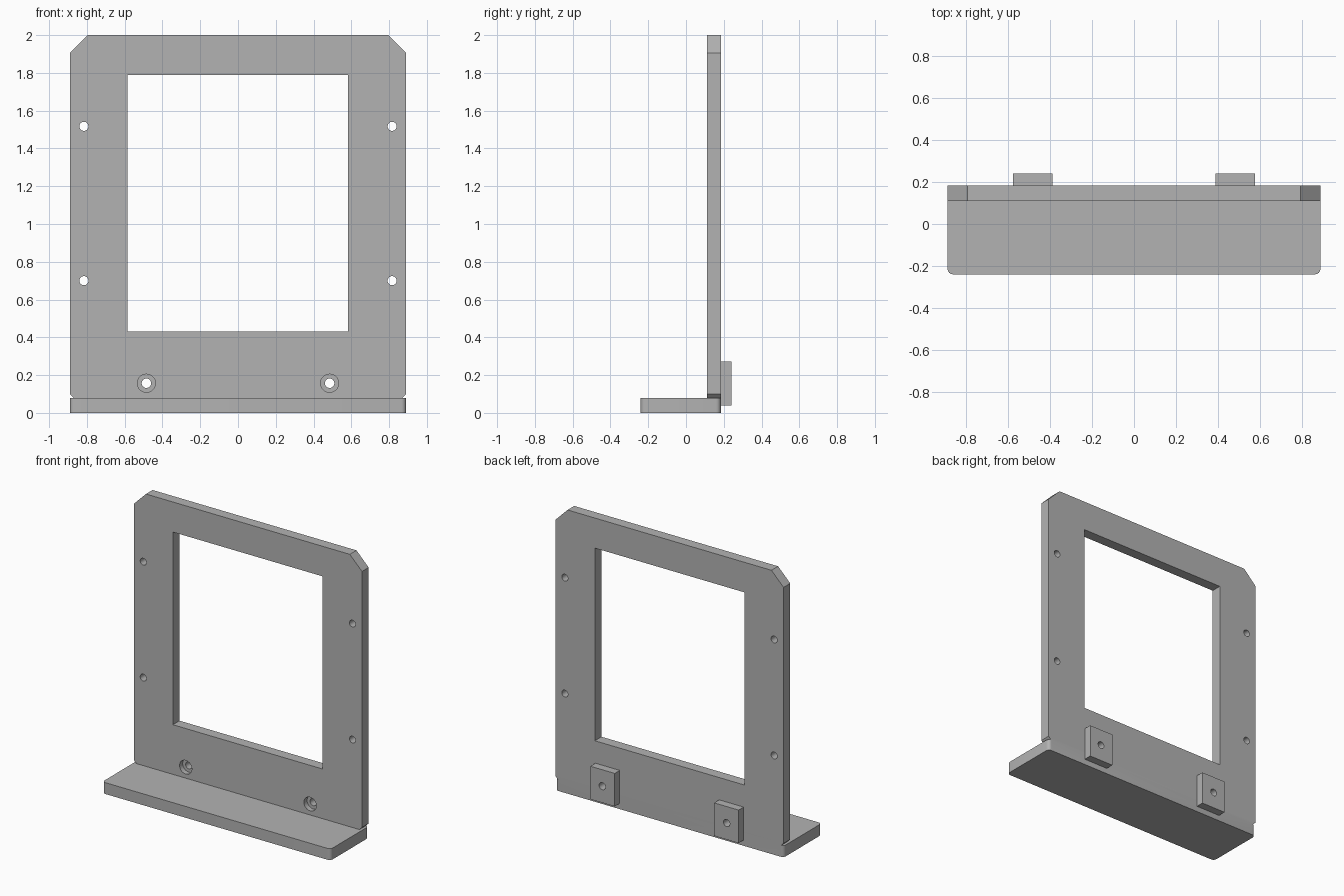
import bpy, bmesh
from math import cos, sin, pi, radians
from mathutils import Matrix

if "Cube" in bpy.data.objects:
    bpy.data.objects.remove(bpy.data.objects["Cube"], do_unlink=True)

grey = bpy.data.materials.new("plain_grey")
grey.use_nodes = True
colour = (0.45, 0.45, 0.45, 1)
grey.diffuse_color = colour
grey.node_tree.nodes["Principled BSDF"].inputs["Base Color"].default_value = colour

FRONT, BACK, PAD_BACK = 0.11, 0.184, 0.24
HALF, FOOT_TOP = 0.89, 0.08


def prism(name, points, vector):
    """Extrude a closed outline along a vector."""
    bm = bmesh.new()
    face = bm.faces.new([bm.verts.new(p) for p in points])
    new = bmesh.ops.extrude_face_region(bm, geom=[face])["geom"]
    bmesh.ops.translate(bm, vec=vector,
                        verts=[v for v in new if isinstance(v, bmesh.types.BMVert)])
    bmesh.ops.recalc_face_normals(bm, faces=bm.faces)
    mesh = bpy.data.meshes.new(name)
    bm.to_mesh(mesh)
    bm.free()
    mesh.materials.append(grey)
    obj = bpy.data.objects.new(name, mesh)
    bpy.context.collection.objects.link(obj)
    return obj


def block(name, x0, x1, y0, y1, z0, z1):
    outline = [(x0, y0, z0), (x1, y0, z0), (x1, y0, z1), (x0, y0, z1)]
    return prism(name, outline, (0, y1 - y0, 0))


def pin(name, x, z, radius, y0, y1, sides=32):
    ring = [(x + radius * cos(2 * pi * i / sides), y0,
             z + radius * sin(2 * pi * i / sides)) for i in range(sides)]
    return prism(name, ring, (0, y1 - y0, 0))


def combine(target, tools, operation):
    """Boolean the tools into the target, then discard them."""
    for tool in tools:
        mod = target.modifiers.new(operation.lower(), "BOOLEAN")
        mod.operation, mod.solver, mod.object = operation, "EXACT", tool
        bpy.context.view_layer.update()
        graph = bpy.context.evaluated_depsgraph_get()
        mesh = bpy.data.meshes.new_from_object(target.evaluated_get(graph))
        target.modifiers.clear()
        target.data = mesh
        bpy.data.objects.remove(tool, do_unlink=True)


# Upright panel with large top chamfers and small bottom ones
right_side = [(HALF - 0.02, FOOT_TOP), (HALF, FOOT_TOP + 0.02),
              (HALF, 1.905), (HALF - 0.095, 2)]
outline = right_side + [(-x, z) for x, z in reversed(right_side)]
frame = prism("upright_frame", [(x, FRONT, z) for x, z in outline],
              (0, BACK - FRONT, 0))

# Foot plate with rounded vertical corners, merged into the panel
r, corners = 0.025, []
for quarter, (x, y) in enumerate([(HALF - r, BACK - r), (r - HALF, BACK - r),
                                  (r - HALF, r - 0.24), (HALF - r, r - 0.24)]):
    for step in range(7):
        a = pi / 2 * (quarter + step / 6)
        corners.append((x + r * cos(a), y + r * sin(a), 0))
foot = prism("foot", corners, (0, 0, FOOT_TOP))
combine(frame, [foot], "UNION")

# Window, side screw holes and counterbored pad holes
cutters = [block("window", -0.585, 0.582, 0, 0.3, 0.43, 1.788)]
for side in (-1, 1):
    cutters += [pin("screw_hole", side * 0.816, z, 0.024, 0, 0.3)
                for z in (0.70, 1.517)]
    cutters += [pin("pad_hole", side * 0.485, 0.157, 0.025, 0, 0.3),
                pin("counterbore", side * 0.485, 0.157, 0.048, 0, FRONT + 0.035)]
combine(frame, cutters, "DIFFERENCE")

# Square pads on the back, each with a through hole
parts = [frame]
for side, name in ((-1, "right_pad"), (1, "left_pad")):
    x = side * 0.483
    pad = block(name, x - 0.095, x + 0.095, BACK, PAD_BACK, 0.04, 0.273)
    combine(pad, [pin("hole", side * 0.485, 0.157, 0.025, 0, 0.3)], "DIFFERENCE")
    parts.append(pad)

# Smooth the round walls, keep the edges sharp
for obj in parts:
    bpy.ops.object.select_all(action="DESELECT")
    obj.select_set(True)
    bpy.context.view_layer.objects.active = obj
    bpy.ops.object.shade_smooth_by_angle(angle=radians(30))
